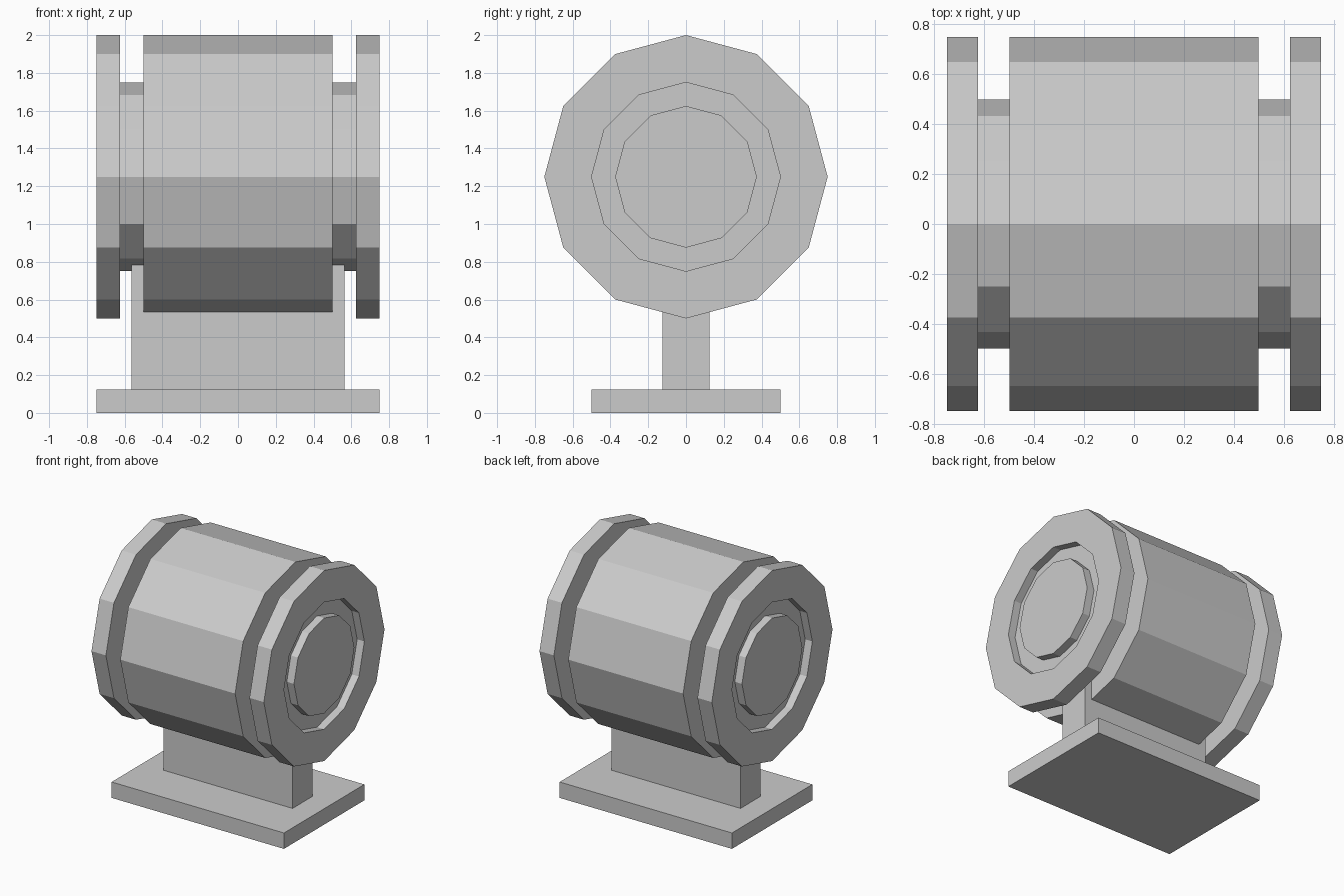
import bpy, bmesh
from math import sin, cos, pi

if "Cube" in bpy.data.objects:
    bpy.data.objects.remove(bpy.data.objects["Cube"])

SIDES = 12
AXIS_Z = 1.25


def finish(name, bm):
    bmesh.ops.recalc_face_normals(bm, faces=bm.faces)
    mesh = bpy.data.meshes.new(name)
    bm.to_mesh(mesh)
    bm.free()
    obj = bpy.data.objects.new(name, mesh)
    bpy.context.collection.objects.link(obj)
    return obj


def box(name, size, z0):
    bm = bmesh.new()
    bmesh.ops.create_cube(bm, size=1)
    bmesh.ops.scale(bm, vec=size, verts=bm.verts)
    bmesh.ops.translate(bm, vec=(0, 0, z0 + size[2] / 2), verts=bm.verts)
    return finish(name, bm)


def lathe_x(name, profile):
    """Turn an (x, radius) profile around the horizontal axis and cap both ends."""
    bm = bmesh.new()
    rings = [[bm.verts.new((x, r * sin(2 * pi * i / SIDES),
                            AXIS_Z + r * cos(2 * pi * i / SIDES)))
              for i in range(SIDES)] for x, r in profile]
    for a, b in zip(rings, rings[1:]):
        for i in range(SIDES):
            j = (i + 1) % SIDES
            bm.faces.new((a[i], a[j], b[j], b[i]))
    bm.faces.new(rings[0])
    bm.faces.new(rings[-1])
    return finish(name, bm)


# Foot and upright that carry the barrel
box("base_plate", (1.5, 1.0, 0.125), 0)
box("support_post", (1.125, 0.25, 0.70), 0.125)

# Barrel: drum, neck groove, end flange, ring-shaped recess, flush centre cap
half = [(0.5, 0.75), (0.5, 0.5), (0.625, 0.5), (0.625, 0.75), (0.75, 0.75),
        (0.75, 0.5), (0.6875, 0.5), (0.6875, 0.375), (0.75, 0.375)]
lathe_x("barrel", [(-x, r) for x, r in reversed(half)] + half)
